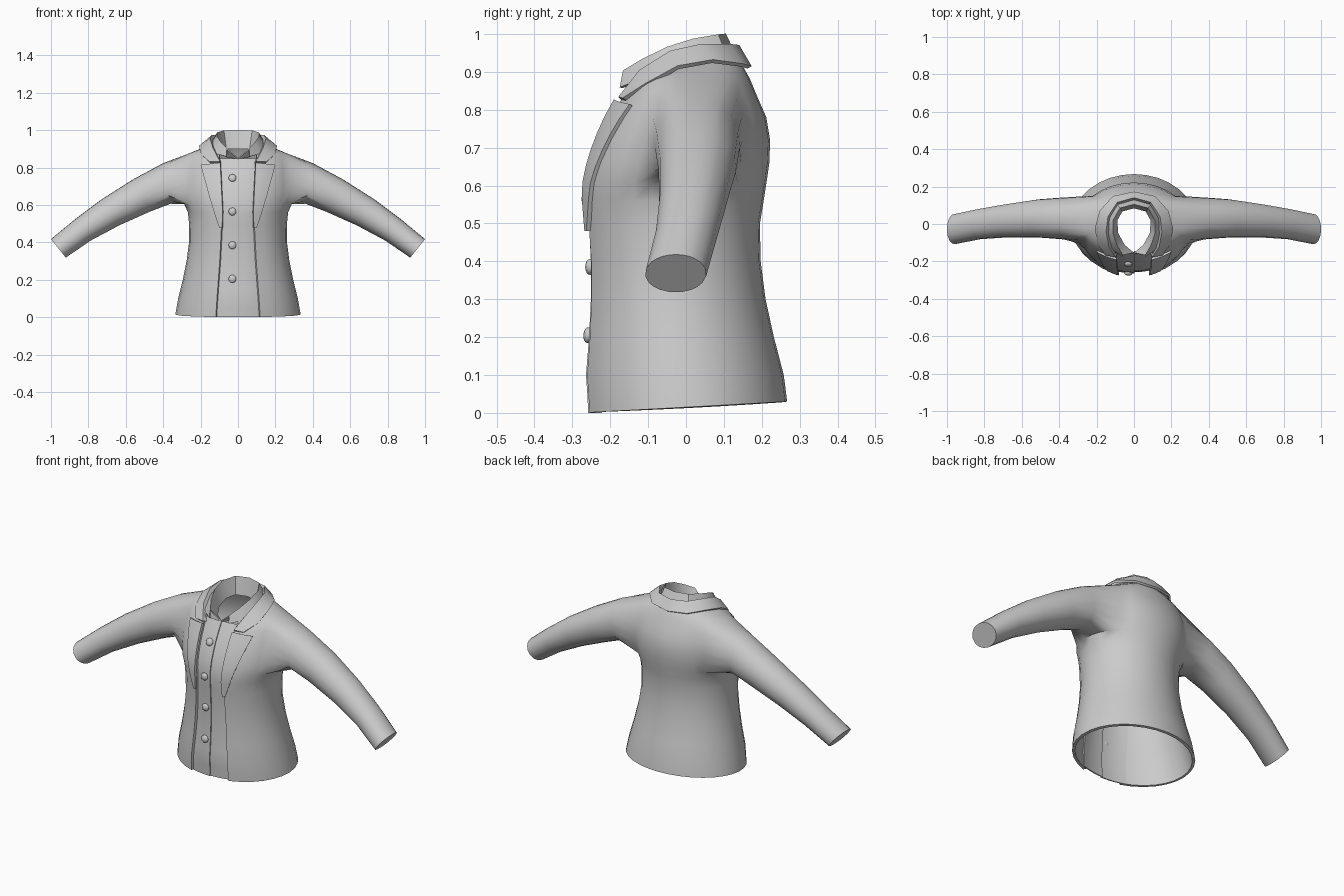
import bpy, bmesh, math
from mathutils import Vector

if "Cube" in bpy.data.objects:
    bpy.data.objects.remove(bpy.data.objects["Cube"])

grey = bpy.data.materials.new("cloth_grey")
grey.use_nodes = True
grey.diffuse_color = (0.6, 0.6, 0.6, 1)
grey.node_tree.nodes["Principled BSDF"].inputs["Base Color"].default_value = (0.6, 0.6, 0.6, 1)


def lerp_table(table, t):
    """Linear interpolation over rows whose first entry is the key."""
    if t <= table[0][0]:
        return table[0][1:]
    for a, b in zip(table, table[1:]):
        if t <= b[0]:
            k = (t - a[0]) / (b[0] - a[0])
            return [p + (q - p) * k for p, q in zip(a[1:], b[1:])]
    return table[-1][1:]


def finish(name, bm, thickness=0, offset=-1, mirror=False, angle=40):
    """Turn a bmesh into a shaded object with its modifiers baked in."""
    mesh = bpy.data.meshes.new(name)
    bm.to_mesh(mesh)
    bm.free()
    ob = bpy.data.objects.new(name, mesh)
    bpy.context.collection.objects.link(ob)
    mesh.materials.append(grey)
    if mirror:
        m = ob.modifiers.new("mirror", 'MIRROR')
        m.merge_threshold = 0.002
    if thickness:
        s = ob.modifiers.new("thickness", 'SOLIDIFY')
        s.thickness, s.offset = thickness, offset
    bpy.ops.object.select_all(action='DESELECT')
    ob.select_set(True)
    bpy.context.view_layer.objects.active = ob
    bpy.ops.object.convert(target='MESH')
    bpy.ops.object.shade_smooth_by_angle(angle=math.radians(angle))
    return ob


def grid(bm, rows, hole=lambda r, c: False):
    """Quad sheet through rows of points."""
    vs = [[bm.verts.new(p) for p in row] for row in rows]
    for r in range(len(vs) - 1):
        for c in range(len(vs[0]) - 1):
            if not hole(r, c):
                bm.faces.new((vs[r][c], vs[r][c + 1], vs[r + 1][c + 1], vs[r + 1][c]))
    return vs


# Torso sections: height, half width, front y, back y, tilt
BODY = [
    (.015, .335, -.272, .267, .055), (.1, .32, -.278, .258, 0), (.2, .295, -.27, .232, 0),
    (.3, .275, -.265, .21, 0), (.4, .262, -.265, .197, 0), (.5, .262, -.27, .195, 0),
    (.56, .268, -.275, .205, 0), (.605, .288, -.272, .212, 0), (.66, .3, -.26, .22, 0),
    (.72, .305, -.238, .222, 0), (.78, .3, -.21, .212, 0), (.83, .29, -.18, .19, 0),
    (.875, .265, -.155, .168, .05), (.9, .2, -.148, .15, .1), (.915, .14, -.135, .13, .2)]
EDGE = [(0, .12), (.3, .098), (.55, .085), (.85, .1)]


def edge_x(z):
    return lerp_table(EDGE, z)[0]


def front_y(x, z):
    w, f, b, _ = lerp_table(BODY, z)
    return (f + b) / 2 - (b - f) / 2 * math.sqrt(max(0, 1 - (x / w) ** 2))


# Jacket body, open at the front, with an armhole left in the side
COLS = 14
R0, R1, C0, C1 = 7, 12, 4, 10
rows = []
for z, w, f, b, tilt in BODY:
    a0 = math.asin(edge_x(z) / w)
    row = []
    for j in range(COLS + 1):
        a = a0 + (math.pi - a0) * j / COLS
        dy = -(b - f) / 2 * math.cos(a)
        row.append((w * math.sin(a), (f + b) / 2 + dy, z + tilt * dy))
    rows.append(row)
bm = bmesh.new()
vs = grid(bm, rows, lambda r, c: R0 <= r < R1 and C0 <= c < C1)

# Sleeve grown out of the armhole: top x,z, bottom x,z, centre y, half depth
SLEEVE = [
    (.4, .824, .36, .605, .03, .113), (.56, .738, .47, .563, .03, .103),
    (.73, .63, .63, .492, .018, .09), (.87, .525, .785, .41, 0, .082),
    (1.0, .418, .92, .318, -.027, .081)]
ring = [vs[r][c] for r in range(R0, R1 + 1) for c in range(C0, C1 + 1)
        if r in (R0, R1) or c in (C0, C1)]


def hole_angle(v):
    return math.atan2((v.co.z - .74) / .135, (v.co.y - .03) / .12)


ring.sort(key=hole_angle)
angles = [hole_angle(v) for v in ring]
n = len(ring)
for tx, tz, bx, bz, cy, ry in SLEEVE:
    centre = Vector(((tx + bx) / 2, cy, (tz + bz) / 2))
    up = Vector(((tx - bx) / 2, 0, (tz - bz) / 2))
    new = [bm.verts.new(centre + up * math.sin(a) + Vector((0, ry * math.cos(a), 0)))
           for a in angles]
    for i in range(n):
        k = (i + 1) % n
        bm.faces.new((ring[i], ring[k], new[k], new[i]))
    ring = new
bm.faces.new(ring)
bmesh.ops.delete(bm, geom=[v for v in bm.verts if not v.link_faces], context='VERTS')
bmesh.ops.recalc_face_normals(bm, faces=bm.faces)
finish("jacket", bm, .015, mirror=True, angle=50)

# Lapels lying on the jacket front
rows = []
for i in range(9):
    t = i / 8
    z = .48 + .335 * t
    x0, x1 = edge_x(z) - .003, .1 + .1 * t ** .9
    rows.append([(x, front_y(x, z) - .012, z + .012 * t * (1 - j / 4))
                 for j in range(5) for x in [x0 + (x1 - x0) * j / 4]])
bm = bmesh.new()
grid(bm, rows)
finish("lapels", bm, .014, mirror=True)

# Shirt front: the right panel overlaps the left one
for name, x0, x1, inset in (("shirt_front_right", -.14, .003, .014),
                            ("shirt_front_left", 0, .14, .02)):
    rows = []
    for i in range(18):
        z = .85 * i / 17
        rows.append([(x, front_y(x, z) + inset, z)
                     for j in range(6) for x in [x0 + (x1 - x0) * j / 5]])
    bm = bmesh.new()
    grid(bm, rows)
    finish(name, bm, .006)

# Buttons
for i in range(4):
    z = .205 + .18 * i
    slope = math.atan2(front_y(0, z + .03) - front_y(0, z - .03), .06)
    bpy.ops.mesh.primitive_uv_sphere_add(
        segments=14, ring_count=8, radius=.021,
        location=(-.03, front_y(-.03, z) + .01, z), rotation=(-slope, 0, 0))
    button = bpy.context.object
    button.name = "button_%d" % (i + 1)
    button.scale = (1, .6, 1)
    button.data.materials.append(grey)
    bpy.ops.object.shade_smooth()

# Jacket collar: under edge, fold, outer edge, from the back to the notch
under = [(0, .125, .93), (.08, .1, .93), (.125, .03, .93),
         (.13, -.04, .91), (.11, -.11, .87), (.092, -.152, .82)]
fold = [(0, .14, .965), (.09, .115, .968), (.14, .04, .968),
        (.15, -.04, .95), (.135, -.12, .9), (.1, -.175, .83)]
outer = [(0, .168, .912), (.11, .145, .918), (.18, .07, .928),
         (.205, -.02, .912), (.195, -.1, .868), (.15, -.163, .828)]
bm = bmesh.new()
grid(bm, [under, fold, outer])
finish("jacket_collar", bm, .012, 0, mirror=True, angle=35)

# Shirt collar: neck base, top fold, falling edge
base = [(0, .088, .9), (.065, .07, .9), (.093, .02, .89),
        (.088, -.05, .87), (.052, -.115, .855), (0, -.155, .85)]
top = [(0, .105, .997), (.075, .085, .995), (.112, .02, .984),
       (.112, -.05, .962), (.09, -.115, .93), (.06, -.165, .9)]
fall = [(0, .13, .94), (.09, .105, .94), (.138, .03, .935),
        (.14, -.06, .91), (.118, -.13, .875), (.06, -.172, .858)]
bm = bmesh.new()
grid(bm, [base, top, fall])
finish("shirt_collar", bm, .008, 0, mirror=True, angle=35)
